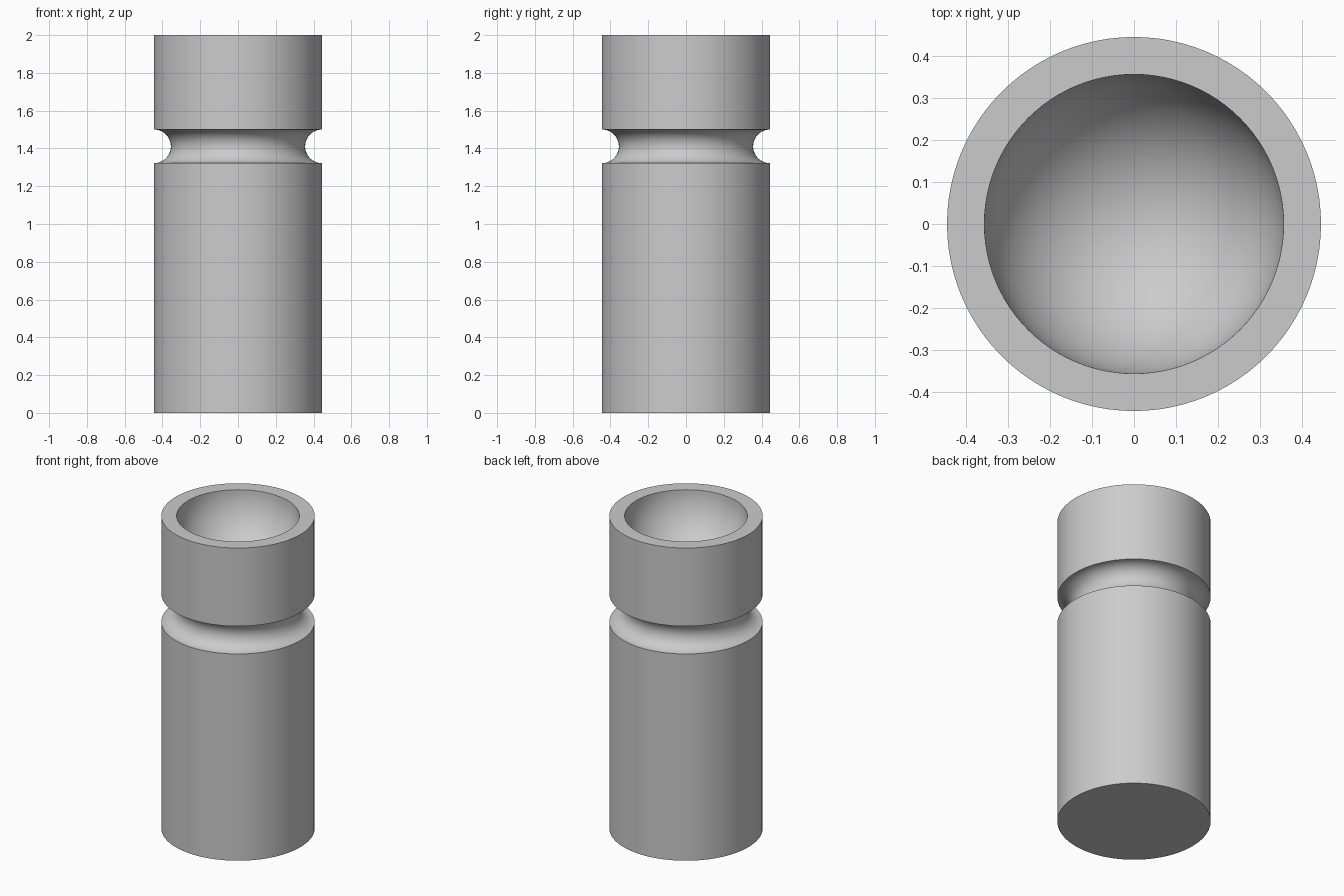
import bpy
import bmesh
import math

if "Cube" in bpy.data.objects:
    bpy.data.objects.remove(bpy.data.objects["Cube"])

SEGMENTS = 96
RADIUS, HEIGHT = 0.4444, 2.0
BOWL_RADIUS = 0.3556
GROOVE_RADIUS, GROOVE_Z = 0.0889, 1.4111


def arc(cx, cz, r, start, end, steps):
    """Points (radius, height) along a circular arc, angles in degrees."""
    angles = [math.radians(start + (end - start) * i / steps) for i in range(steps + 1)]
    return [(cx + r * math.cos(a), cz + r * math.sin(a)) for a in angles]


# Half profile: base, side with round groove, flat rim, hemispherical bowl
profile = [(0, 0), (RADIUS, 0)]
profile += arc(RADIUS, GROOVE_Z, GROOVE_RADIUS, 270, 90, 24)
profile += [(RADIUS, HEIGHT)]
profile += arc(0, HEIGHT, BOWL_RADIUS, 0, -90, 28)

# Turn the profile around the vertical axis
bm = bmesh.new()
verts = [bm.verts.new((r, 0, z)) for r, z in profile]
edges = [bm.edges.new(pair) for pair in zip(verts, verts[1:])]
bmesh.ops.spin(bm, geom=verts + edges, cent=(0, 0, 0), axis=(0, 0, 1),
               angle=math.tau, steps=SEGMENTS, use_duplicate=False)
bmesh.ops.remove_doubles(bm, verts=bm.verts, dist=0.0001)
bmesh.ops.recalc_face_normals(bm, faces=bm.faces)

mesh = bpy.data.meshes.new("grooved_cylinder")
bm.to_mesh(mesh)
bm.free()
body = bpy.data.objects.new("grooved_cylinder", mesh)
bpy.context.collection.objects.link(body)

# Plain grey finish
grey = bpy.data.materials.new("light_grey")
grey.diffuse_color = (0.6, 0.6, 0.6, 1)
grey.use_nodes = True
grey.node_tree.nodes["Principled BSDF"].inputs["Base Color"].default_value = grey.diffuse_color
mesh.materials.append(grey)

# Smooth curved surfaces, crisp rims
bpy.context.view_layer.objects.active = body
body.select_set(True)
bpy.ops.object.shade_smooth_by_angle(angle=math.radians(30))
